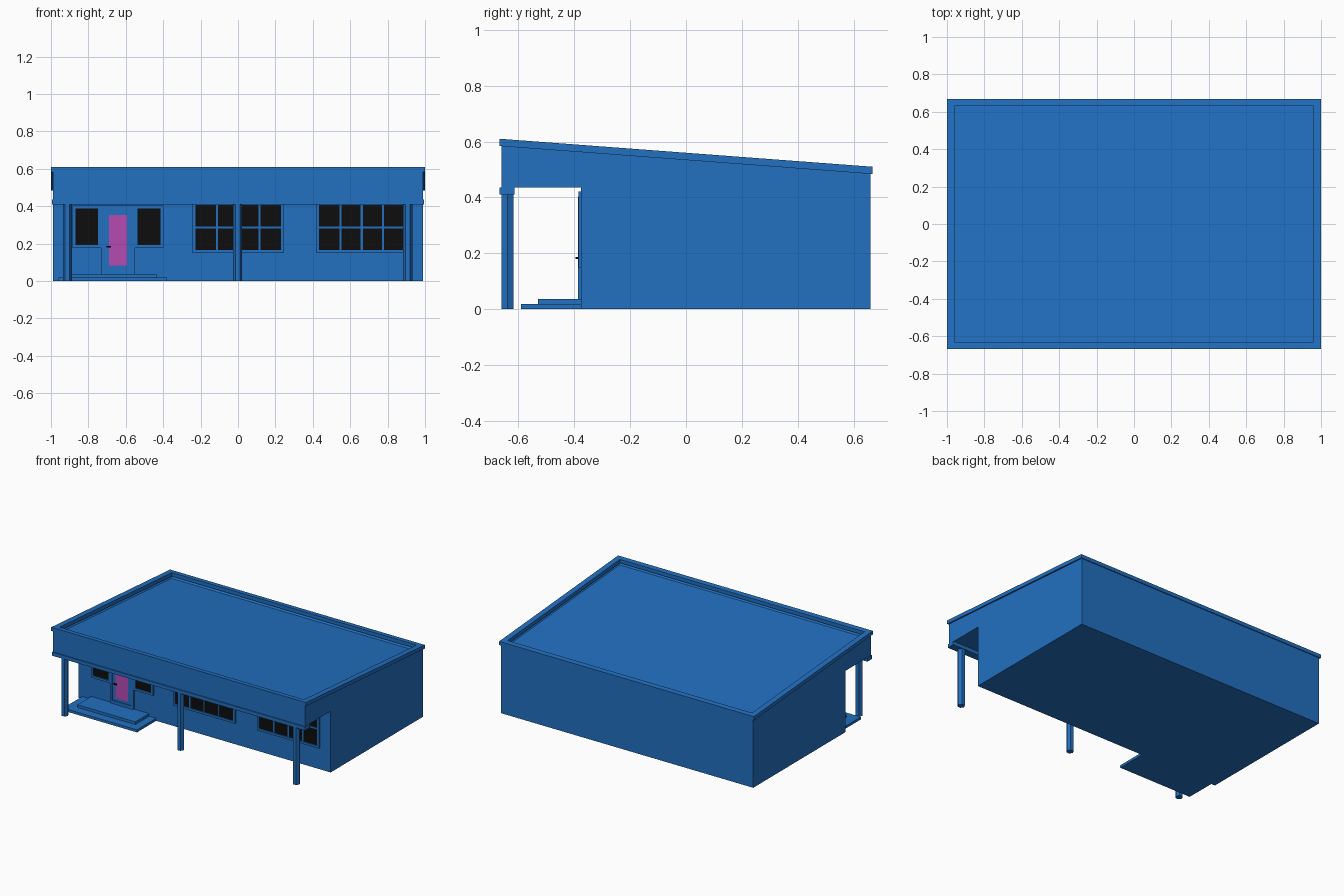
import bpy
import bmesh
from math import pi

cube = bpy.data.objects.get("Cube")
if cube:
    bpy.data.objects.remove(cube, do_unlink=True)


def material(name, rgb):
    m = bpy.data.materials.new(name)
    m.use_nodes = True
    m.diffuse_color = (*rgb, 1)
    m.node_tree.nodes["Principled BSDF"].inputs["Base Color"].default_value = (*rgb, 1)
    return m


BLUE = material("blue_paint", (0.016, 0.16, 0.53))
BLACK = material("black_glass", (0.004, 0.004, 0.004))
MAGENTA = material("magenta_panel", (0.46, 0.07, 0.45))

WALL_Y = -0.375       # porch wall
SOFFIT_Z = 0.435      # underside of the overhang
RIM = 0.026           # fascia height


def roof_z(y):
    return 0.56 - 0.075 * y


def finish(name, bm, mat):
    bmesh.ops.recalc_face_normals(bm, faces=bm.faces)
    mesh = bpy.data.meshes.new(name)
    bm.to_mesh(mesh)
    bm.free()
    mesh.materials.append(mat)
    obj = bpy.data.objects.new(name, mesh)
    bpy.context.collection.objects.link(obj)
    return obj


def box(name, x, y, z, mat=BLUE):
    bm = bmesh.new()
    bmesh.ops.create_cube(bm, size=1)
    for v in bm.verts:
        for i, (lo, hi) in enumerate((x, y, z)):
            v.co[i] = lo if v.co[i] < 0 else hi
    return finish(name, bm, mat)


def plate(name, x, z, depth, mat=BLUE, base=0.0):
    """Flat piece standing out from the porch wall."""
    return box(name, x, (WALL_Y - base - depth, WALL_Y - base), z, mat)


def window(name, x, z, cols, rows, border=0.016, bar=0.011):
    """Glass plate with a border and a grid of bars."""
    plate(name + "_glass", (x[0] + border, x[1] - border),
          (z[0] + border, z[1] - border), 0.003, BLACK)
    for i, edge in enumerate((x[0], x[1] - border)):
        plate(f"{name}_side_{i}", (edge, edge + border), z, 0.01)
    for i, edge in enumerate((z[0], z[1] - border)):
        plate(f"{name}_rail_{i}", (x[0] + border, x[1] - border),
              (edge, edge + border), 0.01)
    inner_x, inner_z = (x[0] + border, x[1] - border), (z[0] + border, z[1] - border)
    for i in range(1, cols):
        c = inner_x[0] + (inner_x[1] - inner_x[0]) * i / cols
        plate(f"{name}_mullion_{i}", (c - bar / 2, c + bar / 2), inner_z, 0.008)
    for i in range(1, rows):
        c = inner_z[0] + (inner_z[1] - inner_z[0]) * i / rows
        plate(f"{name}_crossbar_{i}", inner_x, (c - bar / 2, c + bar / 2), 0.008)


# Building body: side profile extruded across, with a sunken roof deck
bm = bmesh.new()
profile = [(WALL_Y, 0), (0.66, 0), (0.66, roof_z(0.66) - RIM),
           (-0.66, roof_z(-0.66) - RIM), (-0.66, SOFFIT_Z), (WALL_Y, SOFFIT_Z)]
side = bm.faces.new([bm.verts.new((-0.99, y, z)) for y, z in profile])
grown = bmesh.ops.extrude_face_region(bm, geom=[side])["geom"]
bmesh.ops.translate(bm, vec=(1.98, 0, 0),
                    verts=[g for g in grown if isinstance(g, bmesh.types.BMVert)])
bmesh.ops.recalc_face_normals(bm, faces=bm.faces)
top = max(bm.faces, key=lambda f: f.normal.z)
bmesh.ops.inset_region(bm, faces=[top], thickness=0.03)
bmesh.ops.translate(bm, vec=(0, 0, -0.02), verts=top.verts)
finish("building_body", bm, BLUE)

# Sloped fascia ring around the roof
bm = bmesh.new()
loops = []
for hx, hy, drop in ((1, 0.667, RIM), (1, 0.667, 0), (0.96, 0.63, 0), (0.96, 0.63, RIM)):
    corners = ((-hx, -hy), (hx, -hy), (hx, hy), (-hx, hy))
    loops.append([bm.verts.new((x, y, roof_z(y) - drop)) for x, y in corners])
for a, b in zip(loops, loops[1:] + loops[:1]):
    for i in range(4):
        j = (i + 1) % 4
        bm.faces.new((a[i], a[j], b[j], b[i]))
finish("roof_fascia", bm, BLUE)

# Porch beam and six-sided posts
box("porch_beam", (-0.995, 0.995), (-0.667, -0.613), (0.41, SOFFIT_Z))
for name, x in (("right", -0.912), ("middle", -0.002), ("left", 0.907)):
    bm = bmesh.new()
    bmesh.ops.create_cone(bm, cap_ends=True, segments=6, radius1=0.0247,
                          radius2=0.0247, depth=0.41)
    # A vertex of the hexagon points along x
    if max(v.co.x for v in bm.verts) < 0.0245:
        for v in bm.verts:
            v.co.x, v.co.y = v.co.y, -v.co.x
    bmesh.ops.translate(bm, vec=(x, -0.639, 0.205), verts=bm.verts)
    finish(f"porch_post_{name}", bm, BLUE)

# Entrance steps
box("lower_step", (-0.96, -0.38), (-0.59, WALL_Y), (0, 0.018))
box("upper_step", (-0.89, -0.435), (-0.53, WALL_Y), (0, 0.037))

# Windows
window("middle_window", (-0.242, 0.245), (0.15, 0.422), 4, 2)
window("left_window", (0.418, 0.905), (0.15, 0.422), 4, 2)
window("entry_window_right", (-0.886, -0.733), (0.176, 0.403), 1, 1)
window("entry_window_left", (-0.552, -0.399), (0.176, 0.403), 1, 1)

# Door with surround, frame, coloured panel and handle
plate("door_surround", (-0.733, -0.552), (0.037, 0.403), 0.006)
for i, x in enumerate((-0.733, -0.567)):
    plate(f"door_jamb_{i}", (x, x + 0.015), (0.037, 0.403), 0.005, base=0.006)
plate("door_head", (-0.718, -0.567), (0.385, 0.403), 0.005, base=0.006)
plate("door_sill", (-0.718, -0.567), (0.037, 0.06), 0.005, base=0.006)
plate("door_leaf", (-0.708, -0.577), (0.065, 0.378), 0.003, base=0.006)
plate("door_panel", (-0.691, -0.594), (0.082, 0.354), 0.002, MAGENTA, 0.009)
plate("door_handle", (-0.703, -0.68), (0.179, 0.187), 0.009, BLACK, 0.011)
